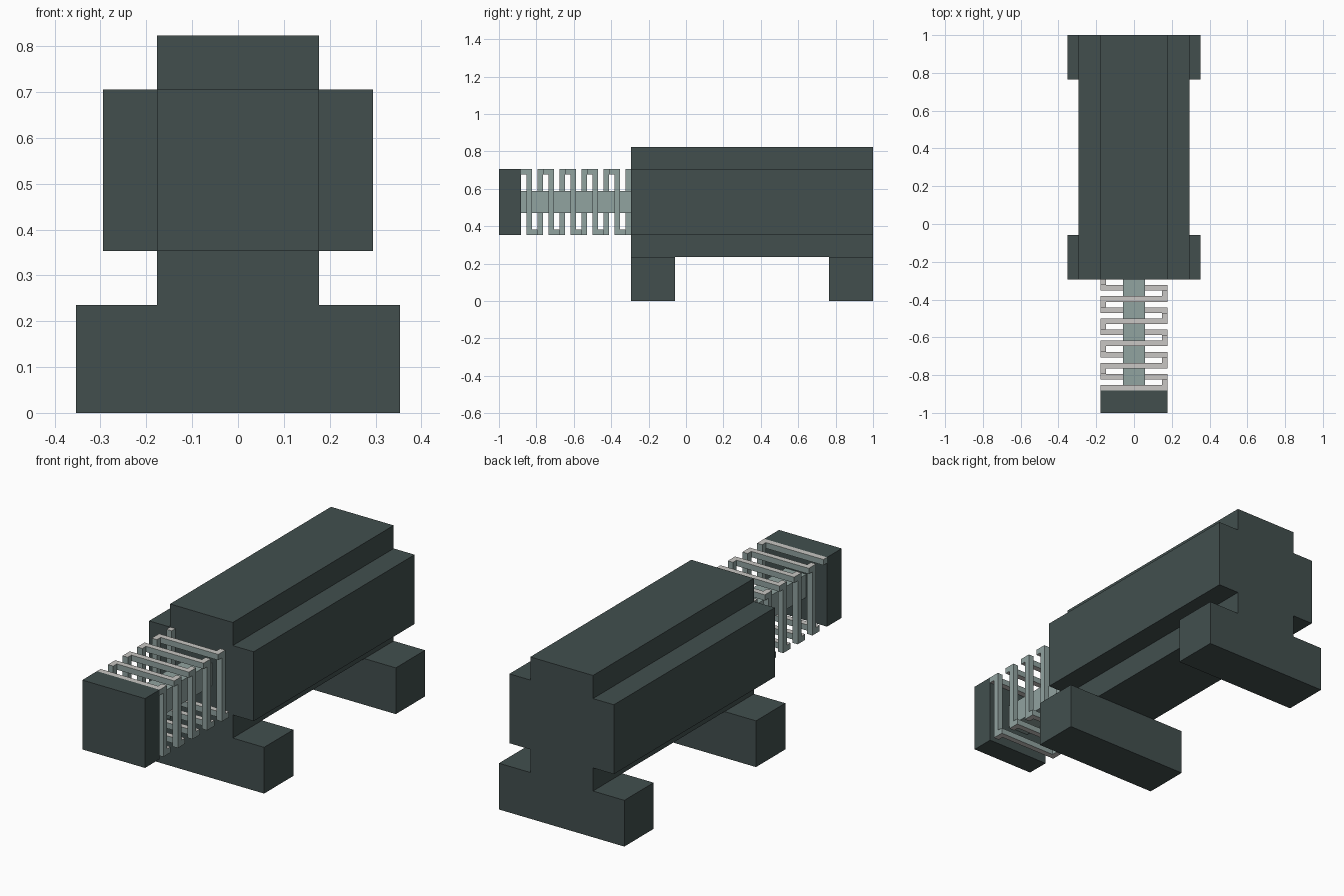
import bpy, bmesh

if "Cube" in bpy.data.objects:
    bpy.data.objects.remove(bpy.data.objects["Cube"])

U = 2 / 17          # base grid unit
T = U / 4           # spring wire thickness


def material(name, rgb):
    m = bpy.data.materials.new(name)
    m.diffuse_color = (*rgb, 1)
    m.use_nodes = True
    m.node_tree.nodes["Principled BSDF"].inputs["Base Color"].default_value = m.diffuse_color
    return m


DARK = material("dark slate", (0.054, 0.078, 0.076))
TEAL = material("grey teal", (0.283, 0.366, 0.352))
PALE = material("pale grey", (0.578, 0.565, 0.546))


def finish(name, bm, *mats):
    bmesh.ops.recalc_face_normals(bm, faces=bm.faces)
    me = bpy.data.meshes.new(name)
    bm.to_mesh(me)
    bm.free()
    for m in mats:
        me.materials.append(m)
    ob = bpy.data.objects.new(name, me)
    bpy.context.collection.objects.link(ob)
    return ob


def add_box(bm, x0, x1, y0, y1, z0, z1):
    vs = bmesh.ops.create_cube(bm, size=1)["verts"]
    for v in vs:
        v.co.x = x1 if v.co.x > 0 else x0
        v.co.y = y1 if v.co.y > 0 else y0
        v.co.z = z1 if v.co.z > 0 else z0


def box(name, mat, *dims):
    bm = bmesh.new()
    add_box(bm, *dims)
    return finish(name, bm, mat)


front, back = -2.5 * U, 1.0
head_back = -1 + U
low, high = 3 * U, 6 * U
half = 1.5 * U

# Main body: cross-shaped profile extruded along y
side = [(half, 2 * U), (half, low), (2.5 * U, low),
        (2.5 * U, high), (half, high), (half, 7 * U)]
profile = side + [(-x, z) for x, z in reversed(side)]
bm = bmesh.new()
face = bm.faces.new([bm.verts.new((x, front, z)) for x, z in profile])
ext = bmesh.ops.extrude_face_region(bm, geom=[face])["geom"]
bmesh.ops.translate(bm, vec=(0, back - front, 0),
                    verts=[g for g in ext if isinstance(g, bmesh.types.BMVert)])
finish("body", bm, DARK)

# Feet
for name, y in (("front_foot", front), ("back_foot", back - 2 * U)):
    box(name, DARK, -3 * U, 3 * U, y, y + 2 * U, 0, 2 * U)

# Plunger head and rod
box("plunger_head", DARK, -half, half, -1, head_back, low, high)
box("plunger_rod", TEAL, -U / 2, U / 2, head_back, front, 4 * U, 5 * U)

# Square coil spring: top, right, bottom, left bars stepping along y
bars = [(-half, half, high - T, high), (half - T, half, low, high),
        (-half, half, low, low + T), (-half, -half + T, low, high)]
bm = bmesh.new()
for i in range(20):
    x0, x1, z0, z1 = bars[i % 4]
    y = head_back + i * T
    add_box(bm, x0, x1, y, y + T, z0, z1)
bm.normal_update()
for f in bm.faces:
    f.material_index = 1 if abs(f.normal.z) > 0.5 else 0
finish("spring", bm, TEAL, PALE)
